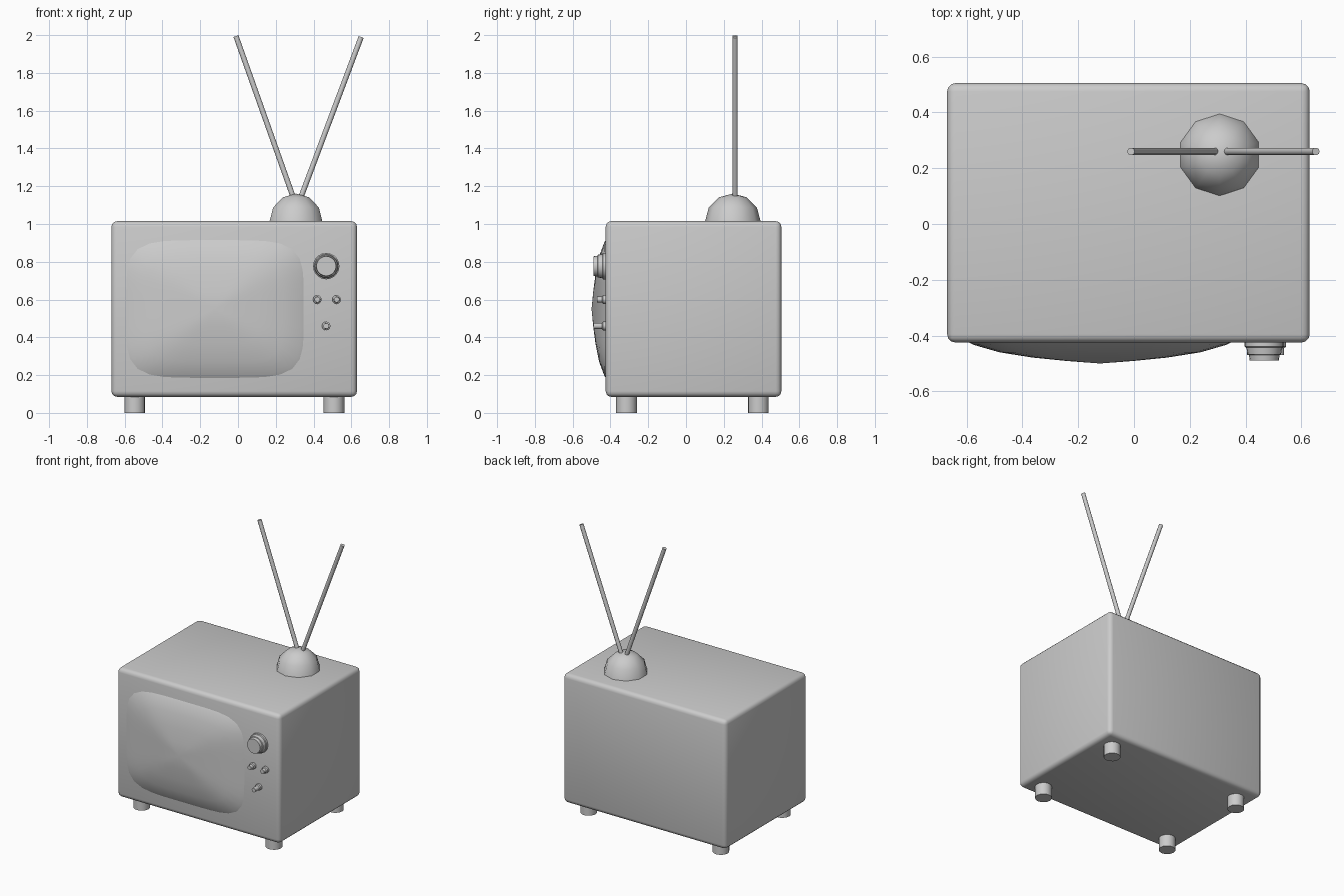
import bpy, bmesh, math
from mathutils import Vector

if "Cube" in bpy.data.objects:
    bpy.data.objects.remove(bpy.data.objects["Cube"])


def finish(name, bm, angle=40):
    bmesh.ops.recalc_face_normals(bm, faces=bm.faces)
    me = bpy.data.meshes.new(name)
    bm.to_mesh(me)
    bm.free()
    ob = bpy.data.objects.new(name, me)
    bpy.context.collection.objects.link(ob)
    bpy.ops.object.select_all(action='DESELECT')
    ob.select_set(True)
    bpy.context.view_layer.objects.active = ob
    bpy.ops.object.shade_smooth_by_angle(angle=math.radians(angle))
    return ob


def lathe(name, origin, axis, profile, sides, angle=40, phase=0.0):
    """Closed solid of revolution; profile is (radius, height) along axis."""
    q = Vector((0, 0, 1)).rotation_difference(Vector(axis))
    o = Vector(origin)
    bm = bmesh.new()
    rings = []
    for r, h in profile:
        rings.append([bm.verts.new(o + q @ Vector((
            r * math.cos(phase + i * math.tau / sides),
            r * math.sin(phase + i * math.tau / sides), h))) for i in range(sides)])
    for a, b in zip(rings, rings[1:]):
        for i in range(sides):
            j = (i + 1) % sides
            bm.faces.new((a[i], a[j], b[j], b[i]))
    bm.faces.new(rings[0])
    bm.faces.new(rings[-1])
    bmesh.ops.remove_doubles(bm, verts=bm.verts, dist=1e-5)
    return finish(name, bm, angle)


# Cabinet with rounded edges
bm = bmesh.new()
bmesh.ops.create_cube(bm, size=1)
for v in bm.verts:
    v.co = Vector((v.co.x * 1.30 - 0.02, v.co.y * 0.93 + 0.04, v.co.z * 0.93 + 0.55))
bmesh.ops.bevel(bm, geom=bm.edges[:], offset=0.03, segments=3, profile=0.5, affect='EDGES')
finish("cabinet", bm, 60)

# Bulging picture tube: rings of a rounded rectangle shrinking to the middle
bm = bmesh.new()
N = 48
rings = []
for s, y in ((1.0, -0.42), (0.945, -0.433), (0.75, -0.460), (0.5, -0.479), (0.25, -0.491)):
    ring = []
    for i in range(N):
        c, d = math.cos(i * math.tau / N), math.sin(i * math.tau / N)
        k = (abs(c) ** 5 + abs(d) ** 5) ** -0.2
        ring.append(bm.verts.new((-0.122 + 0.48 * s * c * k, y, 0.55 + 0.372 * s * d * k)))
    rings.append(ring)
tip = bm.verts.new((-0.122, -0.5, 0.55))
for a, b in zip(rings, rings[1:]):
    for i in range(N):
        j = (i + 1) % N
        bm.faces.new((a[i], a[j], b[j], b[i]))
for i in range(N):
    bm.faces.new((rings[-1][i], rings[-1][(i + 1) % N], tip))
bm.faces.new(rings[0])
finish("screen", bm, 60)

# Tuning dial and small control knobs
lathe("tuning_dial", (0.467, -0.415, 0.777), (0, -1, 0),
      [(0.07, 0), (0.07, 0.025), (0.064, 0.028), (0.06, 0.052),
       (0.055, 0.054), (0.052, 0.075)], 20)
for n, (x, z, h) in enumerate(((0.42, 0.6, 0.055), (0.522, 0.6, 0.055), (0.467, 0.46, 0.075))):
    lathe(f"control_knob_{n + 1}", (x, -0.415, z), (0, -1, 0),
          [(0.023, 0), (0.023, 0.025), (0.016, 0.03), (0.015, h)], 12)

# Four feet
for sx, x in (("left", -0.547), ("right", 0.508)):
    for sy, y in (("front", -0.315), ("back", 0.383)):
        lathe(f"{sy}_{sx}_foot", (x, y, 0), (0, 0, 1), [(0.055, 0), (0.055, 0.1)], 16)

# Low-sided antenna dome
R = 0.147
lathe("antenna_dome", (0.307, 0.248, 1.014), (0, 0, 1),
      [(R * math.cos(math.radians(t)), R * math.sin(math.radians(t))) for t in (0, 30, 60, 90)],
      10, 60, math.pi / 2)

# Antenna rods
for side, a, b in (("left", (0.30, 0.26, 1.12), (-0.011, 0.26, 1.995)),
                   ("right", (0.325, 0.26, 1.12), (0.652, 0.26, 1.99))):
    d = Vector(b) - Vector(a)
    lathe(f"{side}_antenna", a, d.normalized(), [(0.014, 0), (0.014, d.length)], 10)
